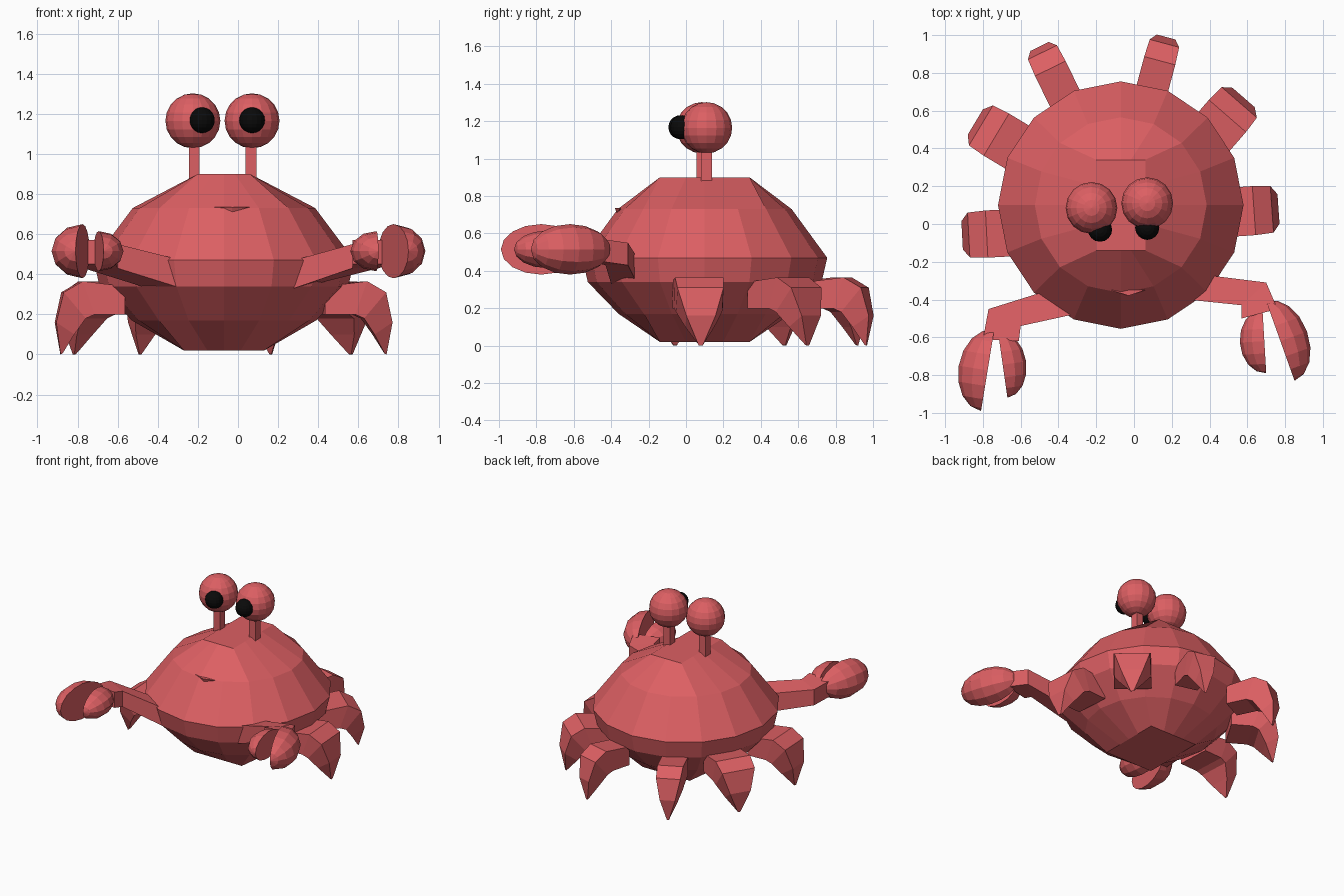
import bpy, bmesh, math
from mathutils import Vector, Matrix

if "Cube" in bpy.data.objects:
    bpy.data.objects.remove(bpy.data.objects["Cube"])

def material(name, col):
    m = bpy.data.materials.new(name)
    m.diffuse_color = (*col, 1)
    m.use_nodes = True
    m.node_tree.nodes["Principled BSDF"].inputs["Base Color"].default_value = m.diffuse_color
    return m

RED = material("shell_red", (0.72, 0.115, 0.125))
BLACK = material("pupil_black", (0.003, 0.003, 0.003))

def finish(name, bm, mat=RED):
    bmesh.ops.recalc_face_normals(bm, faces=bm.faces)
    me = bpy.data.meshes.new(name)
    bm.to_mesh(me)
    bm.free()
    me.materials.append(mat)
    ob = bpy.data.objects.new(name, me)
    bpy.context.collection.objects.link(ob)
    return ob

def loft(name, rings):
    """Skin a list of equal-length point rings and cap both ends."""
    bm = bmesh.new()
    vs = [[bm.verts.new(p) for p in r] for r in rings]
    n = len(rings[0])
    for a, b in zip(vs, vs[1:]):
        for i in range(n):
            j = (i + 1) % n
            bm.faces.new((a[i], a[j], b[j], b[i]))
    bm.faces.new(vs[0])
    bm.faces.new(vs[-1])
    return finish(name, bm)

def hull(name, pts):
    bm = bmesh.new()
    for p in pts:
        bm.verts.new(p)
    bmesh.ops.remove_doubles(bm, verts=bm.verts, dist=0.0005)
    bmesh.ops.convex_hull(bm, input=bm.verts)
    bmesh.ops.dissolve_limit(bm, angle_limit=0.02, verts=bm.verts, edges=bm.edges)
    return finish(name, bm)

def ball(name, c, r, mat, seg=16, rings=10):
    bm = bmesh.new()
    bmesh.ops.create_uvsphere(bm, u_segments=seg, v_segments=rings, radius=r,
                              matrix=Matrix.Translation(c))
    return finish(name, bm, mat)

# Body: round rings between a rectangular top and a square bottom
def ring(z, rx, ry, square=False):
    out = []
    for i in range(16):
        a = math.tau * i / 16
        c, s = math.cos(a), math.sin(a)
        k = 1 / max(abs(c), abs(s)) if square else 1
        out.append((-0.07 + rx * c * k, 0.1 + ry * s * k, z))
    return out

loft("body", [ring(0.02, 0.2, 0.24, True), ring(0.17, 0.46, 0.46),
              ring(0.34, 0.62, 0.625), ring(0.47, 0.65, 0.655),
              ring(0.73, 0.455, 0.465), ring(0.9, 0.13, 0.24, True)])

# Mouth: small wedge on the front of the shell
hull("mouth", [(-0.12, -0.35, 0.735), (0.06, -0.35, 0.735), (-0.03, -0.38, 0.735),
               (-0.03, -0.37, 0.71), (-0.03, -0.34, 0.72)])

# Eyes: square stalk, ball and pupil
for side, x, y, px, py in (("left", -0.225, 0.085, -0.18, -0.03),
                           ("right", 0.07, 0.11, 0.07, -0.02)):
    sx = x + 0.007 if side == "left" else x - 0.005
    loft(side + "_eye_stalk", [[(sx + a * 0.027, y + b * 0.03, z) for a, b in
                                ((-1, -1), (1, -1), (1, 1), (-1, 1))] for z in (0.86, 1.08)])
    ball(side + "_eye", (x, y, 1.165), 0.137, RED)
    ball(side + "_pupil", (px, py, 1.168), 0.064, BLACK)

# Legs: thick upper part bending down into a pointed foot
# rows: outer (distance from end, height), inner (distance, height), width factor
LEG = (((-0.34, 0.34), (-0.34, 0.20), 1.0), ((-0.13, 0.365), (-0.19, 0.20), 1.0),
       ((-0.035, 0.31), (-0.145, 0.18), 0.95), ((0.0, 0.16), (-0.09, 0.10), 0.6),
       ((-0.025, 0.0), (-0.035, 0.005), 0.08))

def leg(name, x, y, angle, width):
    a = math.radians(angle)
    d, s = Vector((math.cos(a), math.sin(a), 0)), Vector((-math.sin(a), math.cos(a), 0))
    rings = []
    for (ro, zo), (ri, zi), f in LEG:
        h = s * width * f / 2
        o = Vector((x, y, zo)) + d * ro
        i = Vector((x, y, zi)) + d * ri
        rings.append([o + h, o - h, i - h, i + h])
    loft(name, rings)

for row in (("left_front_leg", -0.91, -0.06, 183, 0.25),
            ("left_middle_leg", -0.84, 0.54, 149, 0.26),
            ("left_back_leg", -0.50, 0.94, 116, 0.18),
            ("right_back_leg", 0.17, 0.99, 75, 0.17),
            ("right_middle_leg", 0.58, 0.67, 49, 0.26),
            ("right_front_leg", 0.765, 0.08, 4, 0.26)):
    leg(*row)

# Arms: two-segment boxes, each section is two plan corners and a height range
def arm(name, sections):
    loft(name, [[(*p, lo), (*q, lo), (*q, hi), (*p, hi)] for p, q, lo, hi in sections])

arm("right_arm", [((0.30, -0.26), (0.28, -0.40), 0.33, 0.47),
                  ((0.70, -0.31), (0.57, -0.43), 0.43, 0.55),
                  ((0.76, -0.45), (0.57, -0.50), 0.45, 0.57)])
arm("left_arm", [((-0.45, -0.35), (-0.28, -0.47), 0.33, 0.47),
                 ((-0.77, -0.45), (-0.60, -0.54), 0.43, 0.55),
                 ((-0.80, -0.61), (-0.61, -0.62), 0.45, 0.57)])

# Pincers: half ellipsoids whose flat sides face each other
def pincer(name, back, tip, bulge, height, sign):
    b, t = Vector((*back, 0.515)), Vector((*tip, 0.515))
    mid, ax = (b + t) / 2, (t - b) / 2
    out = Vector((-ax.y, ax.x, 0)).normalized() * sign * bulge
    pts = []
    for i in range(9):
        u = math.pi * i / 8
        for j in range(7):
            v = math.pi * (j / 6 - 0.5)
            pts.append(mid + ax * math.cos(u) + math.sin(u) *
                       (out * math.cos(v) + Vector((0, 0, height * math.sin(v)))))
    hull(name, pts)

pincer("right_outer_pincer", (0.70, -0.41), (0.85, -0.83), 0.15, 0.135, 1)
pincer("right_inner_pincer", (0.68, -0.45), (0.70, -0.79), 0.13, 0.10, -1)
pincer("left_outer_pincer", (-0.74, -0.56), (-0.81, -0.99), 0.155, 0.135, -1)
pincer("left_inner_pincer", (-0.72, -0.57), (-0.67, -0.92), 0.125, 0.10, 1)
